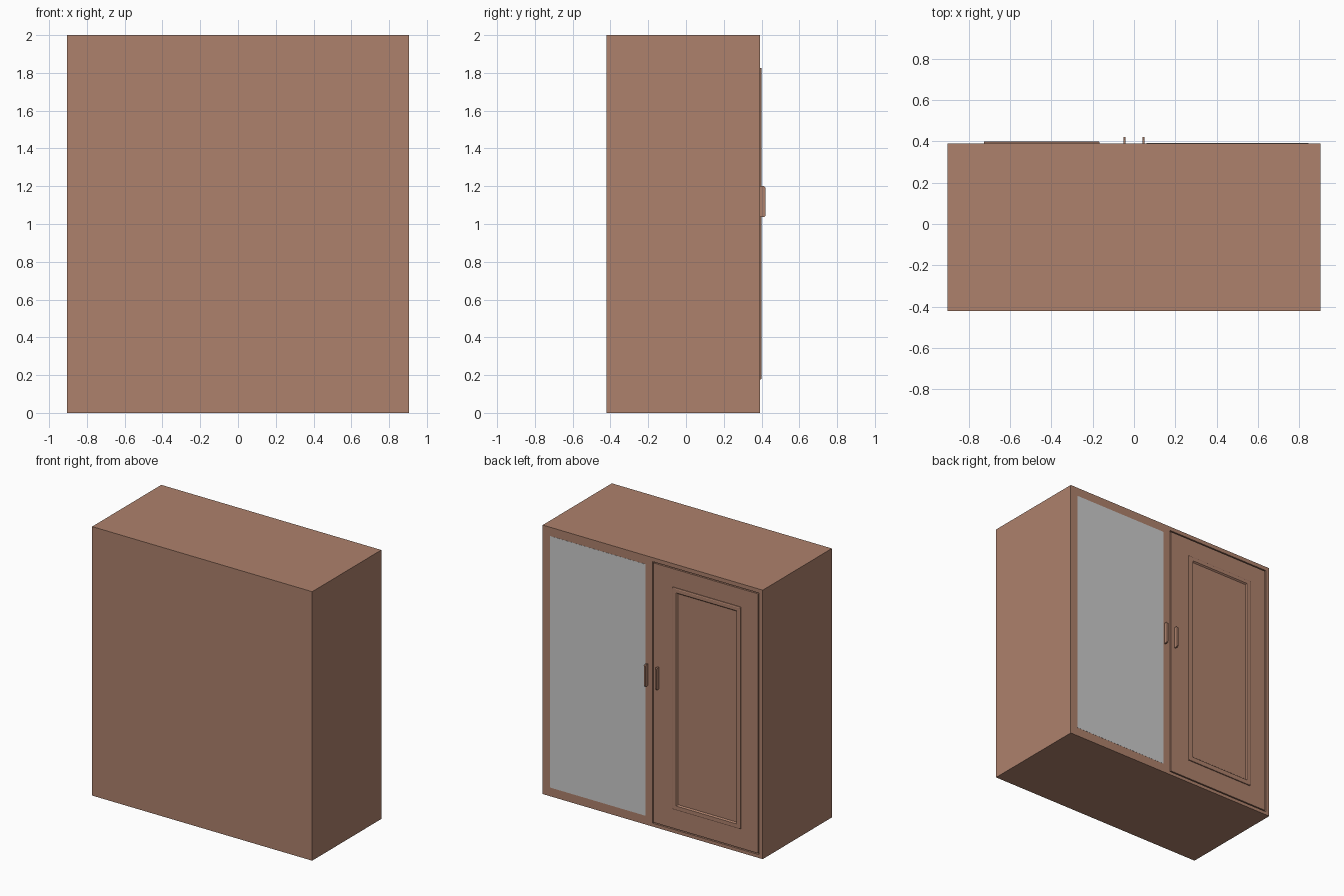
import bpy, bmesh
from mathutils import Matrix

if "Cube" in bpy.data.objects:
    bpy.data.objects.remove(bpy.data.objects["Cube"])

wood = bpy.data.materials.new("wood")
wood.diffuse_color = (0.42, 0.22, 0.15, 1)
wood.use_nodes = True
wood.node_tree.nodes["Principled BSDF"].inputs["Base Color"].default_value = wood.diffuse_color


def finish(bm, name, mat):
    bmesh.ops.recalc_face_normals(bm, faces=bm.faces)
    me = bpy.data.meshes.new(name)
    bm.to_mesh(me)
    bm.free()
    ob = bpy.data.objects.new(name, me)
    bpy.context.collection.objects.link(ob)
    if mat:
        me.materials.append(mat)
    return ob


def box(name, x, y, z, mat=wood):
    """Box from (min, max) ranges on each axis."""
    bm = bmesh.new()
    size = [b - a for a, b in (x, y, z)]
    mid = [(a + b) / 2 for a, b in (x, y, z)]
    bmesh.ops.create_cube(bm, size=1, matrix=Matrix.Translation(mid) @ Matrix.Diagonal((*size, 1)))
    return finish(bm, name, mat)


def moulding(name, x, z, steps, mat=wood):
    """Rectangular ring swept from (inset, y) profile steps."""
    bm = bmesh.new()
    loops = []
    for inset, y in steps:
        x0, x1, z0, z1 = x[0] + inset, x[1] - inset, z[0] + inset, z[1] - inset
        loops.append([bm.verts.new((a, y, c)) for a, c in ((x0, z0), (x1, z0), (x1, z1), (x0, z1))])
    for k in range(len(loops)):
        p, q = loops[k], loops[(k + 1) % len(loops)]
        for i in range(4):
            j = (i + 1) % 4
            bm.faces.new((p[i], p[j], q[j], q[i]))
    return finish(bm, name, mat)


FACE = 0.391  # plane of the door side
DOOR_X, DOOR_Z = (-0.875, 0.0), (0.025, 1.97)
GAP = 0.008

# Carcass with an opening for the panelled door
carcass = box("carcass", (-0.905, 0.905), (-0.421, FACE), (0, 2))
cutter = box("door_opening_cutter", DOOR_X, (FACE - 0.02, FACE + 0.05), DOOR_Z)
cutter.hide_render = True
cut = carcass.modifiers.new("door_opening", 'BOOLEAN')
cut.operation, cut.solver, cut.object = 'DIFFERENCE', 'EXACT', cutter
bpy.context.view_layer.objects.active = carcass
bpy.ops.object.modifier_apply(modifier=cut.name)
bpy.data.objects.remove(cutter)

# Panelled door, flush with the carcass and surrounded by a thin gap
box("panel_door", (DOOR_X[0] + GAP, DOOR_X[1] - GAP), (FACE - 0.02, FACE),
    (DOOR_Z[0] + GAP, DOOR_Z[1] - GAP))
moulding("door_moulding", (-0.728, -0.168), (0.178, 1.827),
         [(0, FACE - 0.002), (0, 0.398), (0.006, 0.401), (0.032, 0.401), (0.042, FACE - 0.002)])

# Mirror on the other door
box("mirror", (0.06, 0.845), (FACE - 0.005, FACE + 0.001), (0.065, 1.935), None)

# Pair of slim plate handles with chamfered outer corners
for side, name in ((-1, "left_handle"), (1, "right_handle")):
    bm = bmesh.new()
    outline = [(FACE - 0.002, 1.037), (0.413, 1.037), (0.421, 1.045),
               (0.421, 1.192), (0.413, 1.2), (FACE - 0.002, 1.2)]
    x = side * 0.046
    face = bm.faces.new([bm.verts.new((x - 0.006, y, z)) for y, z in outline])
    ext = bmesh.ops.extrude_face_region(bm, geom=[face])["geom"]
    bmesh.ops.translate(bm, vec=(0.012, 0, 0),
                        verts=[v for v in ext if isinstance(v, bmesh.types.BMVert)])
    # Restore the cap consumed by the extrusion
    bmesh.ops.holes_fill(bm, edges=[e for e in bm.edges if e.is_boundary])
    finish(bm, name, wood)
